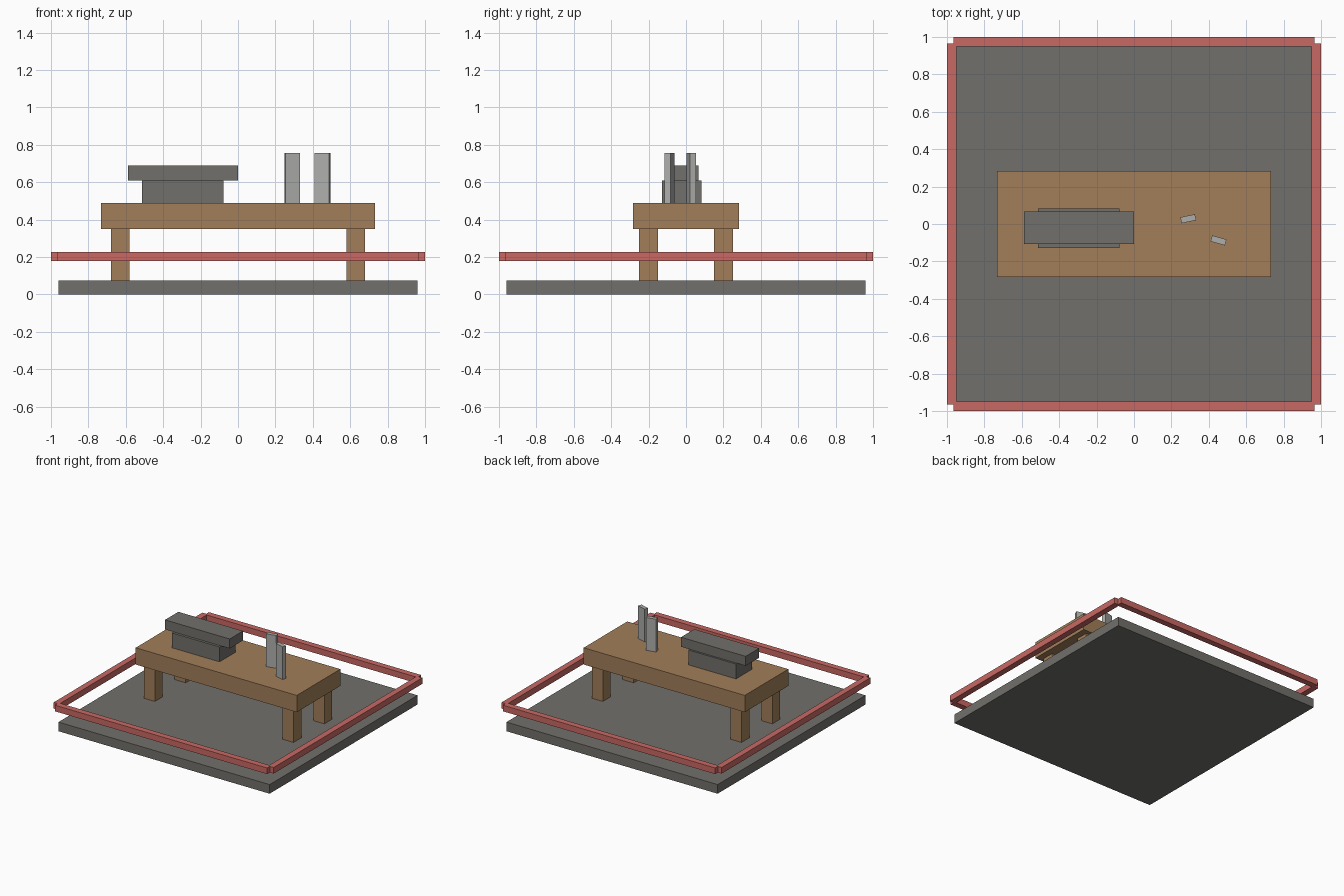
import bpy, math

if "Cube" in bpy.data.objects:
    bpy.data.objects.remove(bpy.data.objects["Cube"])


def material(name, rgb):
    m = bpy.data.materials.new(name)
    m.diffuse_color = (*rgb, 1)
    m.use_nodes = True
    m.node_tree.nodes["Principled BSDF"].inputs["Base Color"].default_value = m.diffuse_color
    return m


STONE = material("stone grey", (0.165, 0.162, 0.146))
WOOD = material("brown wood", (0.36, 0.21, 0.10))
RED = material("red rail", (0.58, 0.14, 0.125))
STEEL = material("light steel", (0.42, 0.42, 0.41))


def box(name, center, size, z0, z1, mat, angle=0):
    """Box centred at (x, y), from z0 to z1, turned about z."""
    bpy.ops.mesh.primitive_cube_add(size=1)
    o = bpy.context.object
    o.name = name
    o.location = (*center, (z0 + z1) / 2)
    o.scale = (*size, z1 - z0)
    o.rotation_euler.z = math.radians(angle)
    o.data.materials.append(mat)
    return o


# Floor slab
box("floor_slab", (0, 0), (1.92, 1.92), 0, 0.075, STONE)

# Floating rails around the slab, leaving notched corners
for s, x_name, y_name in ((-1, "left", "front"), (1, "right", "back")):
    box(y_name + "_rail", (0, s * 0.975), (1.93, 0.05), 0.178, 0.228, RED)
    box(x_name + "_rail", (s * 0.975, 0), (0.05, 1.93), 0.178, 0.228, RED)

# Table
box("table_top", (0, 0), (1.464, 0.565), 0.35, 0.488, WOOD)
for sx in (-1, 1):
    for sy in (-1, 1):
        box("table_leg", (sx * 0.63, sy * 0.2), (0.1, 0.1), 0.075, 0.35, WOOD)

# Stepped block on the table
box("block_base", (-0.295, -0.023), (0.434, 0.21), 0.488, 0.61, STONE)
box("block_top", (-0.295, -0.02), (0.588, 0.173), 0.61, 0.688, STONE)

# Two upright plates
box("upright_plate_back", (0.29, 0.028), (0.08, 0.033), 0.488, 0.757, STEEL, 12)
box("upright_plate_front", (0.452, -0.088), (0.08, 0.033), 0.488, 0.757, STEEL, -16)
